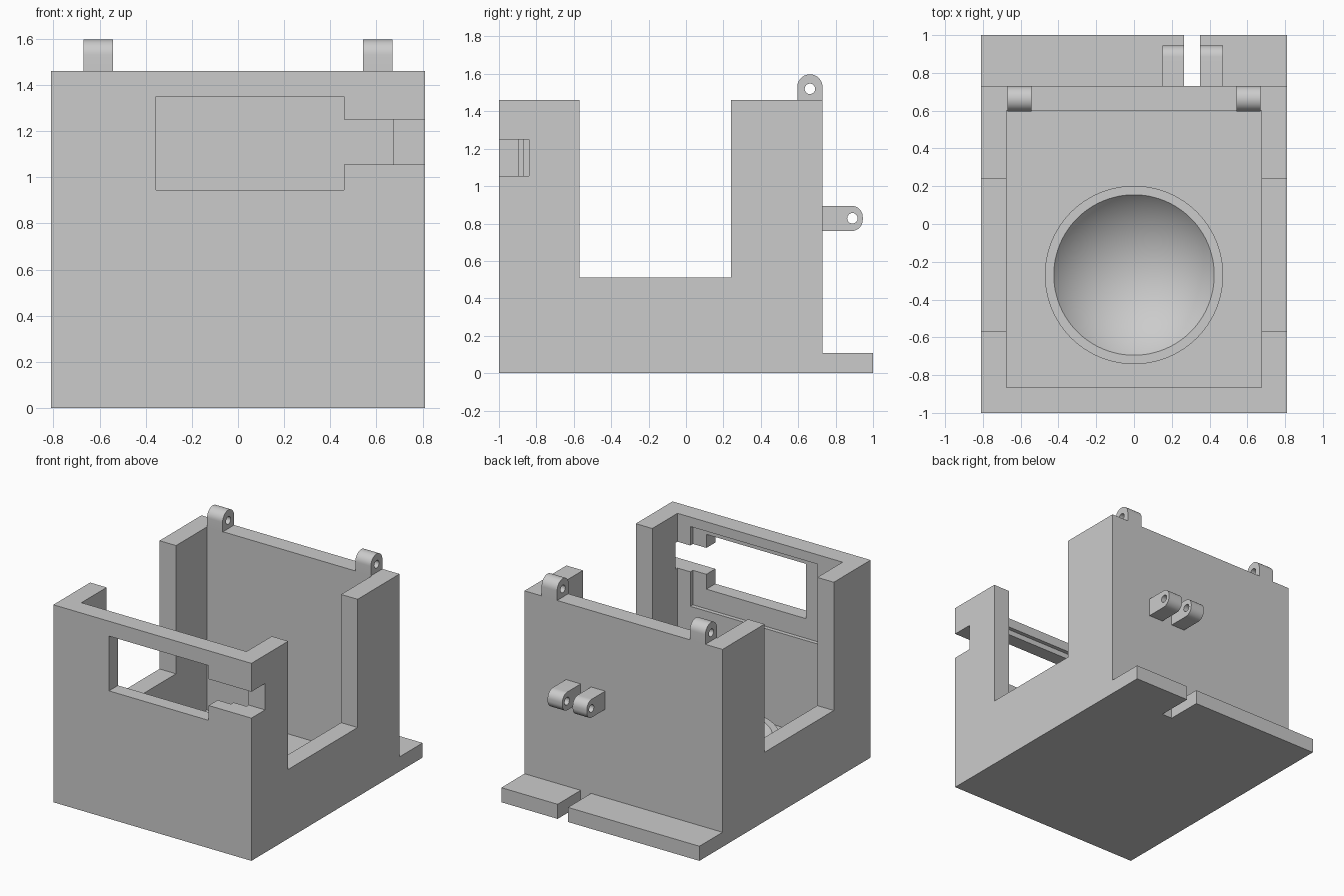
import bpy, bmesh, math

if "Cube" in bpy.data.objects:
    bpy.data.objects.remove(bpy.data.objects["Cube"])

grey = bpy.data.materials.new("plain_grey")
grey.diffuse_color = (0.6, 0.6, 0.6, 1)
grey.use_nodes = True
grey.node_tree.nodes["Principled BSDF"].inputs["Base Color"].default_value = grey.diffuse_color


def finish(name, bm):
    bmesh.ops.recalc_face_normals(bm, faces=bm.faces[:])
    mesh = bpy.data.meshes.new(name)
    bm.to_mesh(mesh)
    bm.free()
    mesh.materials.append(grey)
    ob = bpy.data.objects.new(name, mesh)
    bpy.context.collection.objects.link(ob)
    return ob


def box(name, x, y, z):
    bm = bmesh.new()
    bmesh.ops.create_cube(bm, size=1)
    for v in bm.verts:
        for i, (lo, hi) in enumerate((x, y, z)):
            v.co[i] = lo if v.co[i] < 0 else hi
    return finish(name, bm)


def prism(name, profile, x0, x1):
    """Extrude a (y, z) outline along x."""
    bm = bmesh.new()
    face = bm.faces.new([bm.verts.new((x0, y, z)) for y, z in profile])
    out = bmesh.ops.extrude_face_region(bm, geom=[face])
    for v in out["geom"]:
        if isinstance(v, bmesh.types.BMVert):
            v.co.x = x1
    return finish(name, bm)


def cylinder(name, radius, centre, z0, z1, sides=96):
    bm = bmesh.new()
    bmesh.ops.create_cone(bm, cap_ends=True, segments=sides, radius1=radius, radius2=radius, depth=z1 - z0)
    bmesh.ops.translate(bm, vec=(centre[0], centre[1], (z0 + z1) / 2), verts=bm.verts[:])
    return finish(name, bm)


def boolean(ob, other, operation="DIFFERENCE"):
    mod = ob.modifiers.new("cut", "BOOLEAN")
    mod.operation, mod.solver, mod.object = operation, "EXACT", other
    bpy.context.view_layer.objects.active = ob
    bpy.ops.object.modifier_apply(modifier=mod.name)
    bpy.data.objects.remove(other)


def smooth(ob):
    bpy.ops.object.select_all(action="DESELECT")
    ob.select_set(True)
    bpy.context.view_layer.objects.active = ob
    bpy.ops.object.shade_smooth_by_angle(angle=math.radians(30))


def arc(cy, cz, r, a0, a1, n=10):
    return [(cy + r * math.cos(math.radians(a0 + (a1 - a0) * i / n)),
             cz + r * math.sin(math.radians(a0 + (a1 - a0) * i / n))) for i in range(n + 1)]


def lug(name, profile, hole, x0, x1):
    ob = prism(name, profile, x0, x1)
    boolean(ob, prism("hole", arc(*hole, 0.028, 0, 345, 23), x0 - 0.1, x1 + 0.1))
    smooth(ob)


# Open-topped housing: L-shaped side outline with a rear foot
body = prism("housing", [(-1, 0), (1, 0), (1, 0.108), (0.73, 0.108), (0.73, 1.46), (-1, 1.46)], -0.81, 0.81)
boolean(body, box("cavity", (-0.675, 0.675), (-0.865, 0.6), (0.108, 2)))
boolean(body, box("side_notches", (-1, 1), (-0.57, 0.24), (0.512, 2)))

# Front window, inner recess around it, and cable slot to the right side
boolean(body, box("recess", (-0.47, 0.57), (-0.895, -0.8), (0.80, 1.39)))
boolean(body, box("window", (-0.355, 0.46), (-1.2, -0.8), (0.945, 1.35)))
boolean(body, box("slot", (0.45, 1), (-1.2, -0.84), (1.055, 1.25)))

# Gap in the rear foot
boolean(body, box("foot_gap", (0.265, 0.35), (0.73, 1.2), (-0.2, 0.3)))

# Raised ring on the floor with a shallow spherical bowl
boolean(body, cylinder("ring", 0.472, (0, -0.27), 0.06, 0.225), "UNION")
rim, depth = 0.425, 0.195
R = (rim ** 2 + depth ** 2) / (2 * depth)
bm = bmesh.new()
bmesh.ops.create_uvsphere(bm, u_segments=96, v_segments=64, radius=R)
bmesh.ops.translate(bm, vec=(0, -0.27, 0.225 - depth + R), verts=bm.verts[:])
bowl = finish("bowl", bm)
boolean(bowl, cylinder("bowl_limit", 0.45, (0, -0.27), -0.1, 0.3), "INTERSECT")
boolean(body, bowl)
smooth(body)

# Hinge lugs on the top of the back wall
top = [(0.595, 1.46), (0.73, 1.46)] + arc(0.6625, 1.53, 0.0675, 0, 180, 20)
for side, x0, x1 in (("left", -0.67, -0.543), ("right", 0.543, 0.67)):
    lug("top_lug_" + side, top, (0.6625, 1.52), x0, x1)

# Pair of latch lugs on the outside of the back wall
rear = [(0.73, 0.895), (0.73, 0.76)] + arc(0.885, 0.82, 0.06, -90, 0) + arc(0.885, 0.835, 0.06, 0, 90)
for side, x0, x1 in (("left", 0.15, 0.265), ("right", 0.35, 0.47)):
    lug("rear_lug_" + side, rear, (0.89, 0.828), x0, x1)
